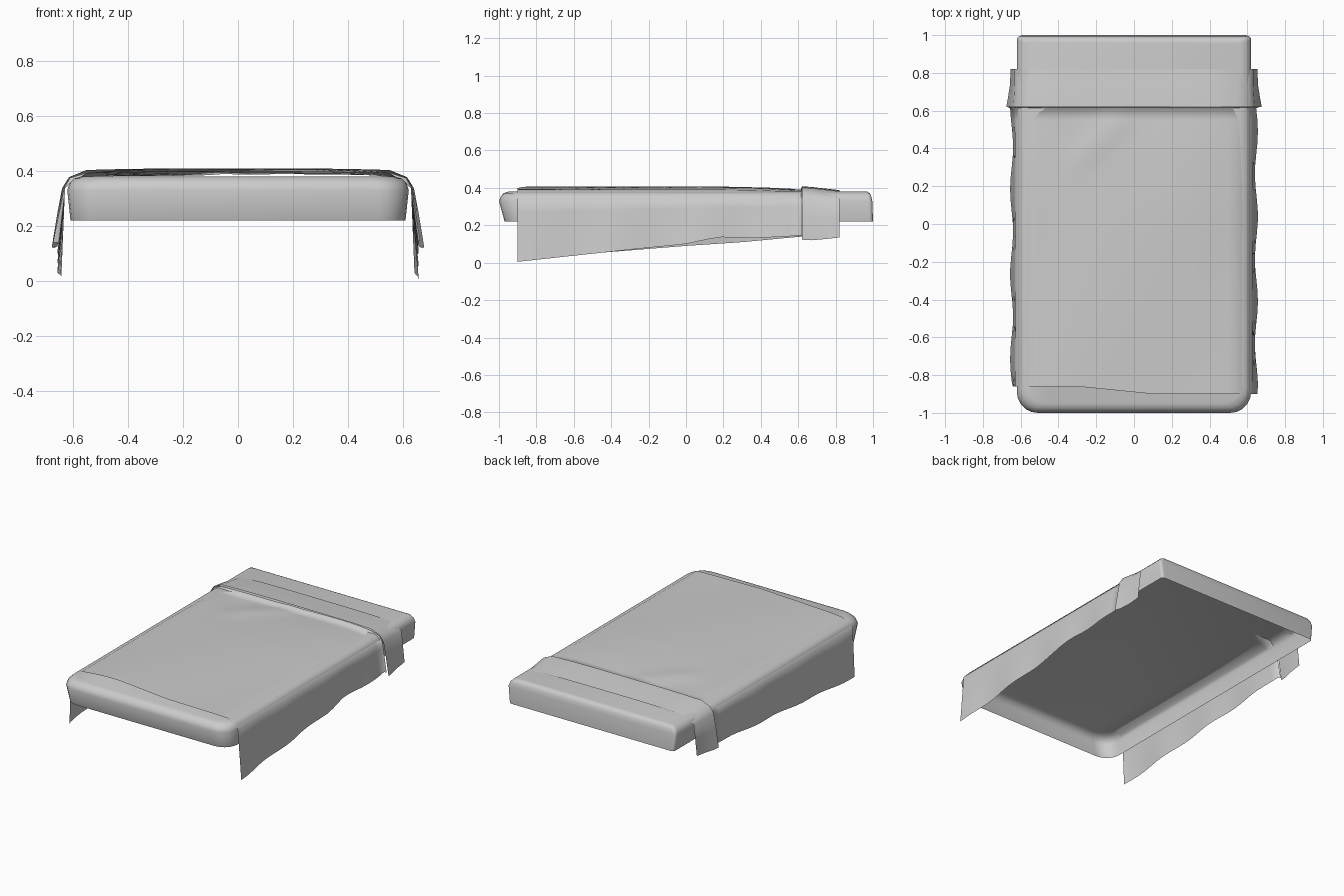
import bpy, bmesh, math

cube = bpy.data.objects.get("Cube")
if cube:
    bpy.data.objects.remove(cube, do_unlink=True)

# Plain cloth grey
mat = bpy.data.materials.new("cloth_grey")
mat.use_nodes = True
GREY = (0.6, 0.6, 0.6, 1)
mat.diffuse_color = GREY
mat.node_tree.nodes["Principled BSDF"].inputs["Base Color"].default_value = GREY


def loft(name, rows, closed=False, cap=False):
    """Skin a list of equal-length point rows into a smooth surface."""
    bm = bmesh.new()
    grid = [[bm.verts.new(p) for p in row] for row in rows]
    n = len(grid[0])
    for a, b in zip(grid, grid[1:]):
        for i in range(n if closed else n - 1):
            j = (i + 1) % n
            bm.faces.new((a[i], a[j], b[j], b[i]))
    if cap:
        bm.faces.new(grid[-1])
    for f in bm.faces:
        f.smooth = True
    mesh = bpy.data.meshes.new(name)
    bm.to_mesh(mesh)
    bm.free()
    mesh.materials.append(mat)
    ob = bpy.data.objects.new(name, mesh)
    bpy.context.collection.objects.link(ob)
    return ob


def outline(z, w, front, back, r_front, r_back, steps=5):
    """Rounded rectangle, softer at the foot than at the head."""
    pts = []
    corners = ((1, front, r_front, -90), (1, back, r_back, 0),
               (-1, back, r_back, 90), (-1, front, r_front, 180))
    for sx, y, r, start in corners:
        cx, cy = sx * (w - r), y + (r if y < 0 else -r)
        for k in range(steps + 1):
            a = math.radians(start + 90 * k / steps)
            pts.append((cx + r * math.cos(a), cy + r * math.sin(a), z))
    return pts


# Mattress: shell open underneath
loft("mattress", [
    outline(0.22, 0.608, -0.97, 1.0, 0.10, 0.02),
    outline(0.33, 0.62, -1.0, 0.996, 0.11, 0.02),
    outline(0.355, 0.612, -0.99, 0.99, 0.11, 0.02),
    outline(0.372, 0.595, -0.975, 0.983, 0.11, 0.02),
    outline(0.38, 0.565, -0.95, 0.968, 0.10, 0.02),
], closed=True, cap=True)


def lerp(points, t):
    """Piecewise-linear lookup through (position, value) pairs."""
    for (a, u), (b, v) in zip(points, points[1:]):
        if t <= b:
            return u + (v - u) * max(0, (t - a) / (b - a))
    return points[-1][1]


TOP_X = [-0.55 + 0.05 * i for i in range(23)]
HEM_RIGHT = [(-0.9, 0.005), (-0.3, 0.07), (0, 0.10), (0.17, 0.137),
             (0.38, 0.132), (0.62, 0.145)]
HEM_LEFT = [(-0.9, 0.018), (-0.5, 0.05), (0, 0.09), (0.3, 0.11), (0.62, 0.14)]
CROWN = [(-0.9, 0.402), (0.1, 0.403), (0.4, 0.398), (0.61, 0.388)]


def ridge(x, y, ax, ay, bx, by, width):
    """Height of a soft crease running from a to b."""
    dx, dy = bx - ax, by - ay
    t = max(0, min(1, ((x - ax) * dx + (y - ay) * dy) / (dx * dx + dy * dy)))
    d = math.hypot(x - ax - t * dx, y - ay - t * dy)
    return math.exp(-(d / width) ** 2)


def blanket_row(y, lift=0, flare=0):
    def hanging(side, hem):
        pts = []
        for k in range(6):
            t = k / 5
            wave = 0.008 * t * math.sin(14 * y + side)
            pts.append((side * (0.628 + 0.02 * t + wave + flare * (0.3 + t)), y,
                        0.337 + (hem - 0.337) * t))
        return pts

    def shoulder(side):
        return (side * (0.598 + flare), y, 0.363 + lift * 0.7)

    top = []
    for x in TOP_X:
        fade = 1 - (abs(x) / 0.56) ** 4
        z = lerp(CROWN, y) - 0.012 * (1 - fade) + lift
        z += 0.006 * fade * math.sin(4 * x - 2.5 * y + 1)
        z += 0.010 * ridge(x, y, -0.3, 0.33, -0.05, 0.57, 0.05)
        z -= 0.006 * ridge(x, y, -0.38, 0.5, -0.3, 0.33, 0.05)
        # The foot hem sits further up the bed on one side
        shift = 0.04 * max(0, min(1, (0.1 - x) / 0.4)) if y < -0.89 else 0
        top.append((x, y + shift, min(z, 0.414)))
    left = hanging(-1, lerp(HEM_LEFT, y))[::-1]
    right = hanging(1, lerp(HEM_RIGHT, y))
    if y < -0.89:
        left = [(x, y + 0.04, z) for x, _, z in left]
    ls = shoulder(-1)
    if y < -0.89:
        ls = (ls[0], y + 0.04, ls[2])
    return left + [ls] + top + [shoulder(1)] + right


# Blanket with draped sides; it rises into the fold at the head
ys = [-0.9 + 0.0605 * i for i in range(26)]
loft("blanket", [blanket_row(y) for y in ys]
     + [blanket_row(0.62, lift=0.016, flare=0.012)])


# Turned-down band across the head end
def band_row(y, crown, out, hem):
    half = [(0.2, crown), (0.4, crown - 0.002), (0.55, crown - 0.006),
            (0.605 + out / 3, crown - 0.032), (0.63 + out / 3, 0.337),
            (0.64 + out * 0.65, 0.24), (0.65 + out, hem)]
    return ([(-x, y, z) for x, z in half[::-1]] + [(0, y, crown)]
            + [(x, y, z) for x, z in half])


loft("folded_band", [
    band_row(0.62, 0.409, 0.026, 0.123),
    band_row(0.67, 0.405, 0.017, 0.120),
    band_row(0.74, 0.397, 0.006, 0.126),
    band_row(0.82, 0.388, 0.004, 0.135),
])
